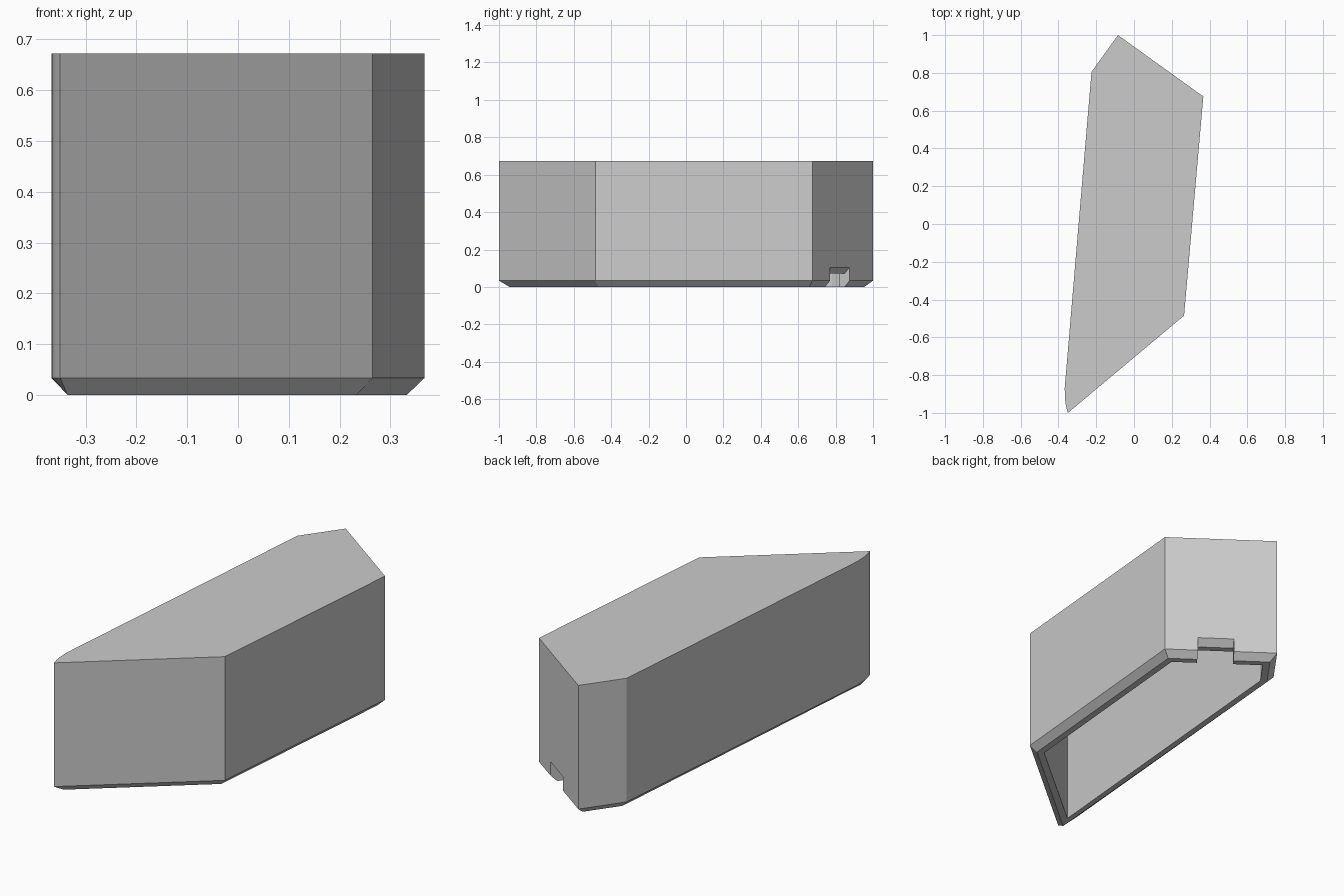
import bpy
import bmesh
from mathutils import Vector

cube = bpy.data.objects.get("Cube")
if cube:
    bpy.data.objects.remove(cube, do_unlink=True)

HEIGHT, CHAMFER, WALL = 0.672, 0.0335, 0.067

grey = bpy.data.materials.new("plain grey")
grey.use_nodes = True
grey.diffuse_color = (0.6, 0.6, 0.6, 1)
grey.node_tree.nodes["Principled BSDF"].inputs["Base Color"].default_value = (0.6, 0.6, 0.6, 1)


def make_object(name, bm):
    bmesh.ops.recalc_face_normals(bm, faces=bm.faces)
    mesh = bpy.data.meshes.new(name)
    bm.to_mesh(mesh)
    bm.free()
    mesh.materials.append(grey)
    obj = bpy.data.objects.new(name, mesh)
    bpy.context.collection.objects.link(obj)
    return obj


def inset(points, distance):
    """Move every side of a counter-clockwise outline inward."""
    result = []
    for i, p in enumerate(points):
        a = (p - points[i - 1]).normalized()
        b = (points[(i + 1) % len(points)] - p).normalized()
        na, nb = Vector((-a.y, a.x)), Vector((-b.y, b.x))
        result.append(p + (na + nb) * distance / (1 + na.dot(nb)))
    return result


# Plan outline: the last corner is the sharp front tip
corners = [Vector(p) for p in ((0.265, -0.485), (0.367, 0.675), (-0.085, 1.0),
                               (-0.225, 0.805), (-0.384, -1.029))]
# The outer skin blunts the tip with short facets
tip = [Vector(p) for p in ((-0.367, -0.87), (-0.365, -0.93), (-0.36, -0.965), (-0.35, -1.0))]
outer = corners[:-1] + tip
foot = inset(corners, CHAMFER)
foot[-1] = Vector((-0.335, -0.944))
cavity = inset(corners, WALL)


def spread(loop):
    """Repeat the tip corner so the loop matches the blunted outline."""
    return loop[:-1] + [loop[-1]] * len(tip)


# Hollow shell: top, walls, chamfer, rim, cavity walls, ceiling
bm = bmesh.new()
levels = [(outer, HEIGHT), (outer, CHAMFER), (spread(foot), 0),
          (spread(cavity), 0), (spread(cavity), HEIGHT - WALL)]
rings = [[bm.verts.new((p.x, p.y, z)) for p in loop] for loop, z in levels]
for upper, lower in zip(rings, rings[1:]):
    for i in range(len(outer)):
        bm.faces.new((upper[i - 1], upper[i], lower[i], lower[i - 1]))
bm.faces.new(rings[0])
bm.faces.new(rings[-1])
bmesh.ops.remove_doubles(bm, verts=bm.verts, dist=0.0005)
shell = make_object("hollow_shell", bm)

# Notch cutter: repeats the chamfered rim higher up in the back wall
start, end = corners[1], corners[2]
along = (end - start).normalized()
inward = Vector((-along.y, along.x))
profile = [(-0.05, -0.05), (-0.05, 0.105 + 0.05), (CHAMFER, 0.0715), (0.1, 0.0715), (0.1, -0.05)]
bm = bmesh.new()
sides = []
for s in (0.163, 0.342):
    base = start + along * s
    sides.append([bm.verts.new((*(base + inward * d), z)) for d, z in profile])
for i in range(len(profile)):
    bm.faces.new((sides[0][i - 1], sides[0][i], sides[1][i], sides[1][i - 1]))
bm.faces.new(sides[0])
bm.faces.new(sides[1])
cutter = make_object("notch_cutter", bm)
cutter.hide_render = True
cutter.hide_viewport = True
cutter.display_type = 'WIRE'

cut = shell.modifiers.new("back_notch", 'BOOLEAN')
cut.operation = 'DIFFERENCE'
cut.solver = 'EXACT'
cut.object = cutter
